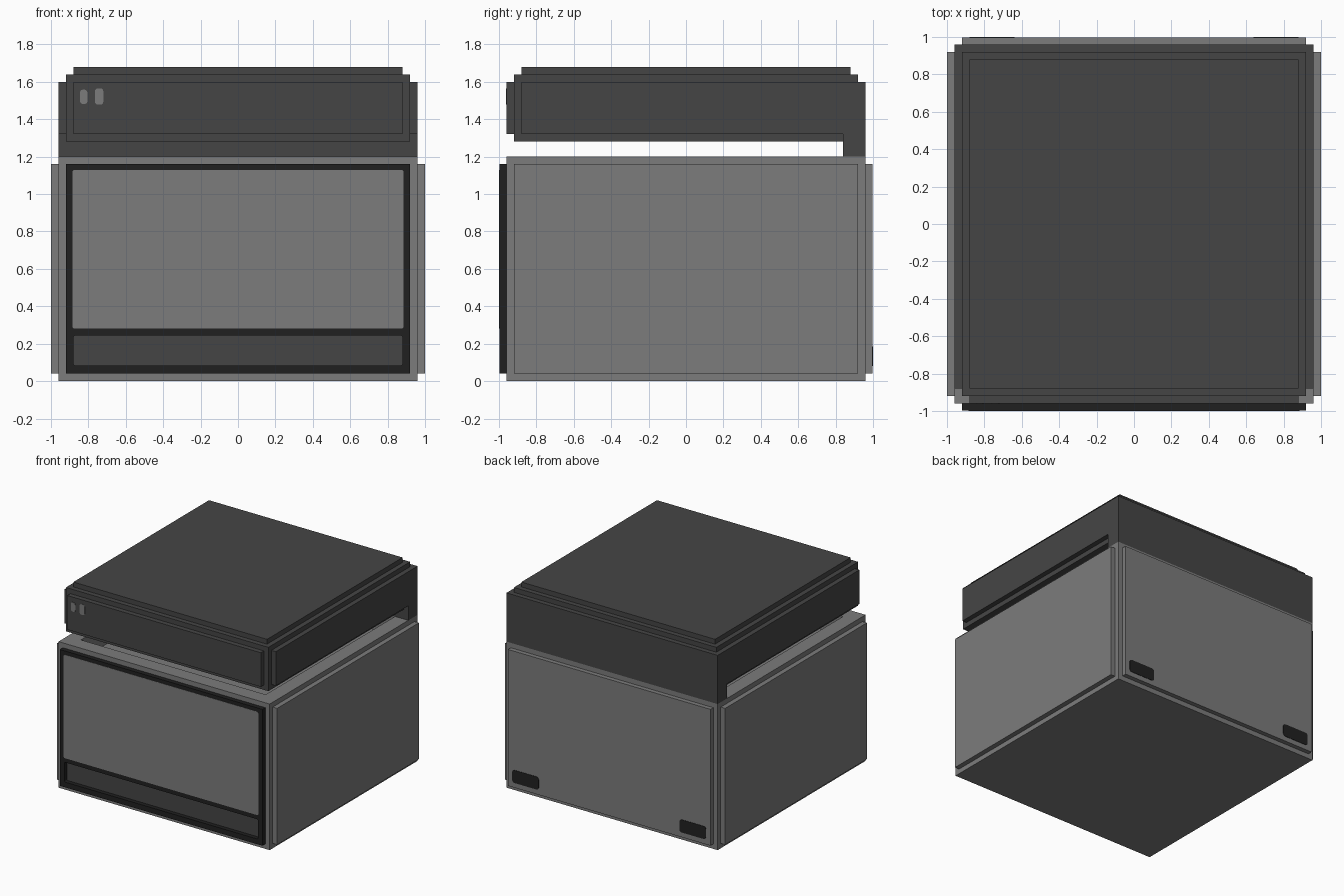
import bpy, bmesh
from mathutils import Vector

if "Cube" in bpy.data.objects:
    bpy.data.objects.remove(bpy.data.objects["Cube"])


def material(name, v):
    m = bpy.data.materials.new(name)
    m.diffuse_color = (v, v, v, 1)
    m.use_nodes = True
    m.node_tree.nodes["Principled BSDF"].inputs["Base Color"].default_value = m.diffuse_color
    return m


LIGHT = material("light grey", 0.2)
MID = material("dark grey", 0.06)
BLACK = material("near black", 0.0145)


def box(name, x, y, z, mat, round_y=0):
    """Box from ranges; round_y rounds the edges that run along y."""
    bm = bmesh.new()
    bmesh.ops.create_cube(bm, size=1)
    for v in bm.verts:
        v.co = Vector([(r[0] + r[1]) / 2 + c * (r[1] - r[0]) for r, c in zip((x, y, z), v.co)])
    if round_y:
        edges = [e for e in bm.edges
                 if abs(e.verts[0].co.y - e.verts[1].co.y) > 1e-6
                 and abs(e.verts[0].co.x - e.verts[1].co.x) < 1e-6
                 and abs(e.verts[0].co.z - e.verts[1].co.z) < 1e-6]
        bmesh.ops.bevel(bm, geom=edges, offset=round_y, segments=3, profile=0.5, affect='EDGES')
    me = bpy.data.meshes.new(name)
    bm.to_mesh(me)
    bm.free()
    me.materials.append(mat)
    ob = bpy.data.objects.new(name, me)
    bpy.context.collection.objects.link(ob)
    return ob


def cut(target, cutter):
    mod = target.modifiers.new("cut", 'BOOLEAN')
    mod.operation = 'DIFFERENCE'
    mod.solver = 'EXACT'
    mod.object = cutter
    bpy.context.view_layer.objects.active = target
    bpy.ops.object.modifier_apply(modifier=mod.name)
    bpy.data.objects.remove(cutter)


# Body with a shallow tray sunk into its top
body = box("body", (-.96, .96), (-.96, .96), (0, 1.2), LIGHT)
cut(body, box("tray_cutter", (-.84, .84), (-.84, .84), (1.04, 1.4), LIGHT))

# Raised side and back panels
for s, side in ((-1, "left"), (1, "right")):
    box(side + "_panel", sorted((s * .96, s * 1.0)), (-.92, .92), (.04, 1.16), LIGHT)
box("back_panel", (-.92, .92), (.96, .997), (.04, 1.16), LIGHT)

# Dark plates low on the back
for s, side in ((-1, "left"), (1, "right")):
    box(side + "_back_plate", sorted((s * .64, s * .88)), (.994, 1.0), (.08, .185), BLACK, .02)

# Front frame with recessed lower slot and flush window
frame = box("front_frame", (-.92, .92), (-.998, -.96), (.04, 1.16), BLACK)
cut(frame, box("slot_cutter", (-.88, .88), (-1.1, -.9), (.083, .245), BLACK, .012))
box("front_window", (-.885, .885), (-1.0, -.995), (.28, 1.13), LIGHT, .012)
box("lower_slot_face", (-.885, .885), (-.964, -.958), (.08, .25), MID)

# Lid: core, top step, front and side panels, rear hinge block
box("lid_core", (-.92, .92), (-.92, .92), (1.28, 1.64), MID)
box("lid_top", (-.88, .88), (-.88, .88), (1.64, 1.68), MID)
box("lid_front_panel", (-.88, .88), (-.96, -.92), (1.32, 1.6), MID)
for s, side in ((-1, "left"), (1, "right")):
    box(side + "_lid_panel", sorted((s * .92, s * .96)), (-.88, .84), (1.32, 1.6), MID)
box("lid_hinge_block", (-.96, .96), (.84, .96), (1.2, 1.6), MID)

# Two small buttons on the lid front
box("button_left", (-.845, -.805), (-.963, -.958), (1.482, 1.558), LIGHT, .015)
box("button_right", (-.765, -.72), (-.963, -.958), (1.478, 1.565), LIGHT, .015)
